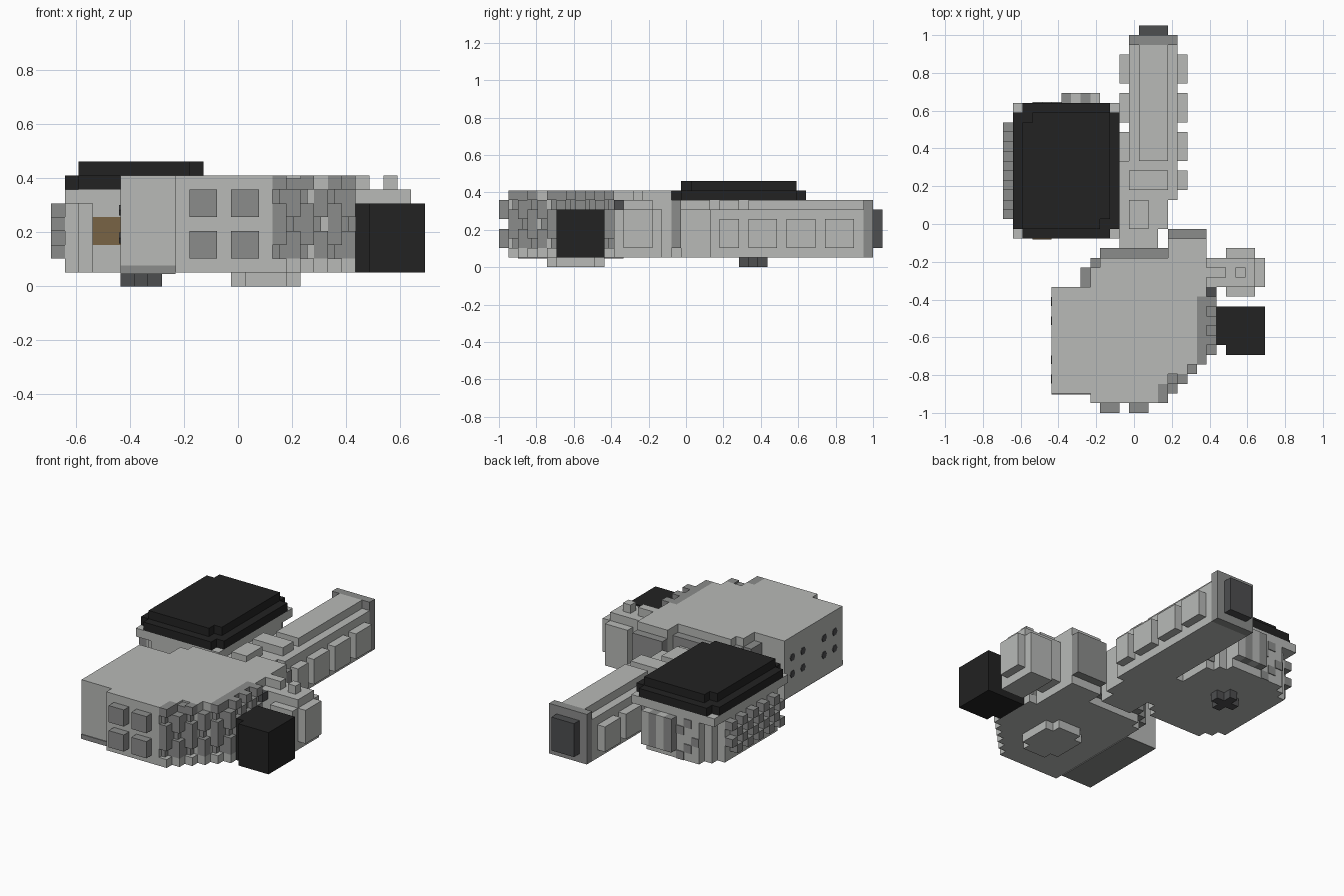
import bpy, bmesh
from math import pi
from mathutils import Matrix, Vector

cube = bpy.data.objects.get("Cube")
if cube:
    bpy.data.objects.remove(cube, do_unlink=True)

U = 2 / 39                                  # edge of one building unit
ORIGIN = Vector((-13.5, -19.5, 0))


def material(name, rgb):
    m = bpy.data.materials.new(name)
    m.use_nodes = True
    m.diffuse_color = (*rgb, 1)
    m.node_tree.nodes["Principled BSDF"].inputs["Base Color"].default_value = (*rgb, 1)
    return m


LIGHT = material("light grey", (0.48, 0.49, 0.475))
MID = material("mid grey", (0.26, 0.265, 0.26))
CHARCOAL = material("charcoal", (0.075, 0.077, 0.08))
BLACK = material("black", (0.016, 0.016, 0.016))
BROWN = material("brown", (0.19, 0.127, 0.06))


def finish(name, bm, mat):
    mesh = bpy.data.meshes.new(name)
    bm.to_mesh(mesh)
    bm.free()
    mesh.materials.append(mat)
    bpy.context.collection.objects.link(bpy.data.objects.new(name, mesh))


def part(name, mat, *boxes):
    """Blocks given as x0, x1, y0, y1, z0, z1 in building units."""
    bm = bmesh.new()
    for x0, x1, y0, y1, z0, z1 in boxes:
        centre = Vector((x0 + x1, y0 + y1, z0 + z1)) / 2 + ORIGIN
        size = (x1 - x0, y1 - y0, z1 - z0)
        bmesh.ops.create_cube(bm, size=1, matrix=Matrix.Translation(centre * U)
                              @ Matrix.Diagonal((*[s * U for s in size], 1)))
    finish(name, bm, mat)


def studs(name, mat, axis, points, radius=0.5):
    """Thin hexagonal discs facing along the given axis."""
    bm = bmesh.new()
    turn = Matrix.Rotation(pi / 2, 4, axis)
    for p in points:
        bmesh.ops.create_cone(bm, cap_ends=True, segments=6, radius1=radius * U,
                              radius2=radius * U, depth=0.008,
                              matrix=Matrix.Translation((Vector(p) + ORIGIN) * U) @ turn)
    finish(name, bm, mat)


def plus(x0, x1, y0, y1, z0, z1):
    """Block with its four upright corners notched."""
    return [(x0 + 1, x1 - 1, y0, y1, z0, z1), (x0, x1, y0 + 1, y1 - 1, z0, z1)]


# Main hull: stepped plan, one block per run of rows
part("hull", LIGHT,
     (9, 16, 1, 2, 1, 8), (5, 16, 2, 3, 1, 8), (5, 17, 3, 4, 1, 8),
     (5, 19, 4, 5, 1, 8), (5, 20, 5, 12, 1, 8), (5, 21, 12, 13, 1, 8),
     (9, 21, 13, 15, 1, 8), (10, 21, 15, 16, 1, 8), (17, 21, 16, 18, 1, 8))
part("hull_base_rim", LIGHT,
     (16, 17, 1, 2, 1, 2), (16, 18, 2, 3, 1, 2), (17, 19, 3, 4, 1, 2),
     (19, 20, 4, 5, 1, 2), (20, 21, 5, 6, 1, 2), (20, 22, 6, 12, 1, 2))

# Studded armour around the curved side
part("armour_inner", MID, (16, 17, 2, 3, 2, 8), (17, 18, 3, 4, 2, 7.8),
     (20, 21, 6, 12, 2, 8))
bumps = []
edge = [(16, 1), (17, 2), (18, 3), (19, 4), (20, 5)] + [(21, j) for j in range(6, 12)]
for n, (i, j) in enumerate(edge):
    spans = [(2, 4), (5, 7)] if n % 2 else [(3, 6), (7, 8)]
    bumps += [(i, i + 1, j, j + 1, a, b) for a, b in spans]
    bumps.append((i, i + 0.5, j + 0.4, j + 1, 2, 7))
part("armour_studs", MID, *bumps)
part("front_panels", MID, *[(i, i + 2, 0, 1, k, k + 2) for i in (10, 13) for k in (2, 5)])
part("hull_rear_trim", MID, (8, 9, 13, 15, 2, 7), (9, 10, 15, 16, 2, 7),
     (10, 17, 16, 17, 2, 7), (17, 21, 18, 19, 2, 7))
part("hull_vent", CHARCOAL, (21, 22, 12, 13, 6, 7))
part("hull_edge_strip", MID, (5, 9, 1.9, 2, 1, 1.5), (5, 9, 2, 13, 0.9, 1))
studs("hull_rivets", CHARCOAL, 'Y',
      [(5, j, k) for j in (3.5, 5.5, 9.5, 11.5) for k in (3.5, 5.5)], 0.45)
part("belly_disc", LIGHT, *plus(13, 18, 5, 11, 0, 1))

# Side thruster and turret
part("side_thruster", BLACK, (22, 27, 7, 11, 1, 6), (23, 27, 6, 7, 1, 6))
part("turret", LIGHT, (23, 26, 12, 17, 1, 6), (23, 26, 13, 16, 6, 7),
     (26, 27, 13, 16, 2, 6), (24, 25, 14, 15, 7, 8))
part("turret_arm", LIGHT, (21, 23, 13, 16, 2, 7), (21, 23, 14, 15, 7, 8))

# Long rear boom with side panels
part("boom", LIGHT, (13, 18, 22, 38, 1, 6), (14, 17, 26, 38, 6, 7),
     (13, 17, 23, 25, 6, 7))
part("boom_neck", LIGHT, (12, 16, 17, 22, 1, 6), (16, 17, 19, 22, 1, 6),
     (12, 13, 22, 26, 1, 6), (13, 15, 19, 22, 6, 7))
part("boom_panels", LIGHT, (18, 19, 23, 25, 2, 5),
     *[(i, i + 1, j, j + 3, 2, 5) for i in (12, 18) for j in (26, 30, 34)])
part("boom_end_plate", MID, (13, 18, 38, 39, 1, 7))
part("boom_port", CHARCOAL, *plus(14, 17, 39, 39.1, 2, 6), (14.3, 16.7, 39, 39.1, 2.3, 5.7))
studs("boom_port_pin", MID, 'X', [(15.5, 39.15, 4)], 0.4)

# Side pod under the black roof
part("pod_body", LIGHT, (1, 12, 20, 30, 1, 6), (2, 11, 19, 31, 1, 6), (3, 10, 18, 32, 1, 6))
part("pod_ledge", LIGHT, (1, 12, 18, 32, 6, 7))
part("pod_roof", BLACK, *plus(1, 12, 18, 32, 7, 8), *plus(2, 11, 19, 31, 8, 9),
     (2, 9, 19, 22, 8, 9), (3, 11, 29, 31, 8, 9))
part("pod_side_studs", MID, *[(0, 1, j, j + 1, k, k + 1) for j in range(20, 30)
                              for k in range(2, 6) if (j + k) % 2 == 0])
part("pod_rear_box", LIGHT, (7, 8, 32, 33, 2, 6), (9, 10, 32, 33, 2, 6))
part("pod_rear_ribs", MID, (6, 7, 32, 33, 2, 6), (8, 9, 32, 33, 2, 6))
part("pod_stripes", MID, *[(3 + s, 4 + s, 32, 32.1, k, k + 1)
                           for s in range(3) for k in range(1, 6) if (s + k) % 3 == 0],
     *[(11, 12, 30, 30.1, k, k + 1) for k in (2, 4)])
part("pod_hatch", BROWN, (3, 5, 17.9, 18, 3, 5))
part("pod_nozzle", CHARCOAL, *plus(5, 8, 25, 28, 0, 1))
